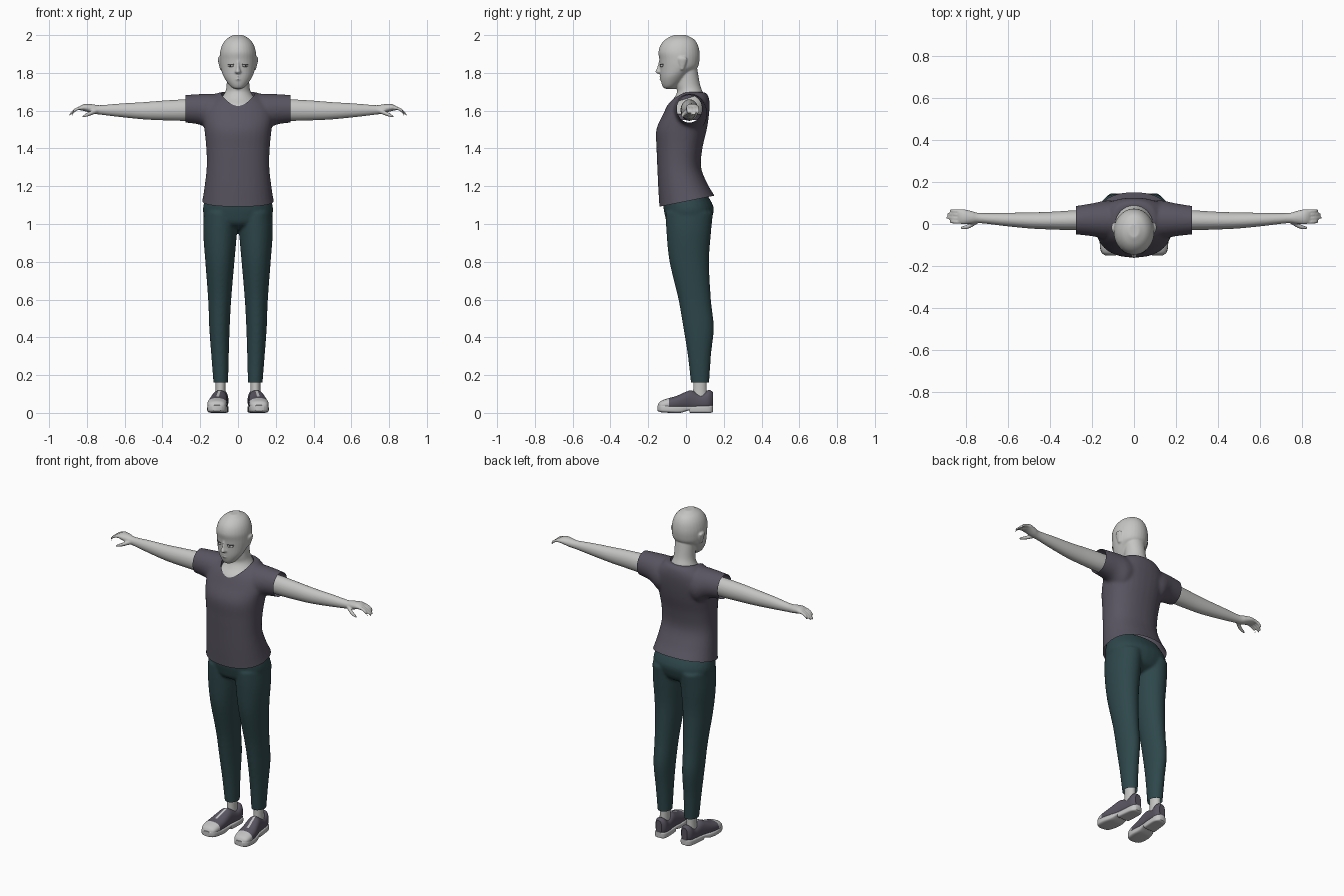
import bpy
import bmesh
from math import cos, sin, pi, copysign, radians

cube = bpy.data.objects.get("Cube")
if cube:
    bpy.data.objects.remove(cube)


def material(name, rgb):
    mat = bpy.data.materials.new(name)
    mat.use_nodes = True
    mat.diffuse_color = (*rgb, 1)
    shader = mat.node_tree.nodes["Principled BSDF"]
    shader.inputs["Base Color"].default_value = (*rgb, 1)
    shader.inputs["Roughness"].default_value = .8
    return mat


SKIN = material("pale grey skin", (.56, .56, .55))
SHIRT = material("dusty purple cloth", (.1, .09, .12))
TROUSERS = material("dark teal cloth", (.027, .063, .07))
RUBBER = material("light grey rubber", (.55, .55, .55))
DARK = material("dark grey lash", (.08, .08, .08))

# Maps (across, along, second across) to x, y, z for each loft direction
TO_XYZ = {
    "z": lambda a, t, b: (a, b, t),
    "y": lambda a, t, b: (a, t, b),
    "x": lambda a, t, b: (t, a, b),
}


def smooth_rings(rings, steps=5):
    """Fill in rings along a spline through the given ones."""
    rings = [tuple(r) + (0,) * (6 - len(r)) for r in rings]
    pts = [rings[0]] + rings + [rings[-1]]
    out = []
    for p, q, r, s in zip(pts, pts[1:], pts[2:], pts[3:]):
        for k in range(steps):
            t = k / steps
            out.append([b + t * (c - a + t * (2 * a - 5 * b + 4 * c - d
                        + t * (3 * (b - c) + d - a))) / 2
                        for a, b, c, d in zip(p, q, r, s)])
    return out + [rings[-1]]


def loft(bm, axis, rings, side=1, power=1, n=32):
    """Ring: position, centre, radius, low, high, tilt."""
    loops = []
    for t, centre, radius, low, high, tilt in smooth_rings(rings):
        loop = []
        for k in range(n):
            ang = 2 * pi * (k + .5) / n
            u = copysign(abs(cos(ang)) ** power, cos(ang))
            v = copysign(abs(sin(ang)) ** power, sin(ang)) * (high - low) / 2
            x, y, z = TO_XYZ[axis](centre + radius * u, t + tilt * v, (low + high) / 2 + v)
            loop.append(bm.verts.new((side * x, y, max(z, 0))))
        loops.append(loop)
    for a, b in zip(loops, loops[1:]):
        for k in range(n):
            bm.faces.new((a[k - 1], a[k], b[k], b[k - 1]))
    bm.faces.new(loops[0])
    bm.faces.new(loops[-1])


def activate(obj):
    bpy.ops.object.select_all(action="DESELECT")
    obj.select_set(True)
    bpy.context.view_layer.objects.active = obj


def finish(name, bm, mats, voxel=0, cutter=None):
    """Turn a bmesh into an object, fusing its pieces if voxel is set."""
    bmesh.ops.recalc_face_normals(bm, faces=bm.faces)
    mesh = bpy.data.meshes.new(name)
    bm.to_mesh(mesh)
    bm.free()
    obj = bpy.data.objects.new(name, mesh)
    bpy.context.collection.objects.link(obj)
    activate(obj)
    if voxel:
        fuse = obj.modifiers.new("fuse", "REMESH")
        fuse.mode = "VOXEL"
        fuse.voxel_size = voxel
        soften = obj.modifiers.new("soften", "SMOOTH")
        soften.iterations = 4
    if cutter:
        cut = obj.modifiers.new("cut", "BOOLEAN")
        cut.operation = "DIFFERENCE"
        cut.object = cutter
    for mod in list(obj.modifiers):
        bpy.ops.object.modifier_apply(modifier=mod.name)
    obj.data.materials.clear()
    for mat in mats:
        obj.data.materials.append(mat)
    bpy.ops.object.shade_smooth_by_angle(angle=radians(45))
    return obj


def trim(obj, point, normal):
    """Cut off everything beyond a plane, for a crisp hem."""
    bm = bmesh.new()
    bm.from_mesh(obj.data)
    bmesh.ops.bisect_plane(bm, geom=bm.verts[:] + bm.edges[:] + bm.faces[:],
                           plane_co=point, plane_no=normal, clear_outer=True)
    bm.to_mesh(obj.data)
    bm.free()


def ball(name, place, size, mat, turn=0):
    bpy.ops.mesh.primitive_uv_sphere_add(segments=20, ring_count=12, location=place,
                                         rotation=(0, 0, turn), scale=size)
    obj = bpy.context.object
    obj.name = name
    obj.data.materials.append(mat)
    bpy.ops.object.shade_smooth()


# Head with nose, lips, ears and neck
bm = bmesh.new()
loft(bm, "z", [(1.715, 0, .02, -.105, -.055), (1.73, 0, .04, -.117, -.03, .25),
               (1.755, 0, .06, -.128, 0, .25), (1.79, 0, .08, -.135, .03, .2),
               (1.83, 0, .092, -.138, .062), (1.87, 0, .096, -.141, .072),
               (1.91, 0, .095, -.146, .072), (1.95, 0, .083, -.133, .062),
               (1.98, 0, .06, -.105, .04), (2, 0, .025, -.065, 0)])
loft(bm, "z", [(1.58, 0, .16, -.12, .1), (1.63, 0, .125, -.097, .105),
               (1.665, 0, .09, -.065, .1), (1.7, 0, .068, -.047, .088),
               (1.74, 0, .06, -.052, .074), (1.82, 0, .06, -.05, .06)])
loft(bm, "z", [(1.795, 0, .01, -.148, -.1), (1.805, 0, .017, -.163, -.1),
               (1.83, 0, .01, -.153, -.1), (1.865, 0, .008, -.143, -.1)])
for low, high in ((1.759, 1.774), (1.775, 1.787)):
    loft(bm, "x", [(-.028, -.112, .012, low + .005, high - .005),
                   (0, -.124, .017, low, high),
                   (.028, -.112, .012, low + .005, high - .005)])
for side in (1, -1):
    loft(bm, "z", [(1.815, .088, .007, -.03, -.012), (1.85, .095, .008, -.037, 0),
                   (1.875, .099, .008, -.04, .006), (1.885, .097, .006, -.03, -.005)], side)
finish("head_and_neck", bm, [SKIN], .005)

# Eyes with iris and lash
for side, label in ((1, "left"), (-1, "right")):
    for part, y, z, size, mat in (("eye", -.128, 1.838, (.017, .009, .007), RUBBER),
                                  ("iris", -.13, 1.838, (.005, .009, .006), DARK),
                                  ("lash", -.129, 1.846, (.02, .01, .002), DARK)):
        ball(f"{label}_{part}", (side * .038, y, z), size, mat, side * .45)

# Shirt: torso and sleeves fused, neck hole cut out, hems trimmed
bm = bmesh.new()
loft(bm, "z", [(1.55, 0, .09, -.1, .088), (1.85, 0, .09, -.1, .088)], n=64)
cutter = finish("neck_cutter", bm, [])
cutter.hide_render = True
bm = bmesh.new()
loft(bm, "z", [(1.07, 0, .2, -.138, .18, .18), (1.13, 0, .188, -.142, .15, .15),
               (1.2, 0, .177, -.147, .115, .08), (1.3, 0, .166, -.152, .08),
               (1.4, 0, .168, -.156, .087), (1.5, 0, .178, -.157, .11),
               (1.58, 0, .188, -.122, .122), (1.64, 0, .165, -.092, .125),
               (1.68, 0, .12, -.06, .117), (1.698, 0, .1, -.04, .1)], power=.88)
for side in (1, -1):
    loft(bm, "x", [(.06, .02, .085, 1.5, 1.69), (.13, .02, .092, 1.48, 1.69),
                   (.2, .02, .078, 1.525, 1.688), (.32, .017, .062, 1.54, 1.68)], side)
shirt = finish("shirt", bm, [SHIRT], .009, cutter)
bpy.data.objects.remove(cutter)
trim(shirt, (0, 0, 1.12), (0, .2, -1))
for side in (1, -1):
    trim(shirt, (side * .277, 0, 0), (side, 0, 0))

# Trousers: hips and legs fused, cuffs trimmed
bm = bmesh.new()
loft(bm, "z", [(.97, 0, .06, -.04, .07), (1, 0, .15, -.095, .12),
               (1.05, 0, .182, -.113, .143), (1.1, 0, .183, -.12, .143),
               (1.18, 0, .16, -.12, .095)], power=.9)
for side in (1, -1):
    loft(bm, "z", [(.12, .09, .037, .03, .12), (.3, .095, .046, .01, .132),
                   (.45, .098, .054, -.014, .147), (.6, .097, .061, -.04, .132),
                   (.8, .096, .077, -.087, .122), (.95, .095, .089, -.103, .132),
                   (1.06, .091, .09, -.108, .143)], side)
trousers = finish("trousers", bm, [TROUSERS], .008)
trim(trousers, (0, 0, .16), (0, 0, -1))

for side, label in ((1, "left"), (-1, "right")):
    # Arm and hand
    bm = bmesh.new()
    loft(bm, "x", [(.2, .02, .045, 1.55, 1.66), (.28, .018, .047, 1.546, 1.66),
                   (.4, .016, .042, 1.549, 1.653), (.5, .017, .038, 1.554, 1.645),
                   (.62, .022, .031, 1.566, 1.638), (.73, .028, .024, 1.579, 1.629),
                   (.77, .031, .03, 1.585, 1.634), (.81, .034, .036, 1.597, 1.636),
                   (.835, .036, .033, 1.602, 1.626)], side)
    # Fingers, then thumb
    for k, tip in enumerate((.878, .892, .89, .876)):
        y = .01 + k * .017
        path = [(.81, y, 1.616), (.845, y, 1.612), (.87, y + .002, 1.597), (tip, y + .003, 1.578)]
        loft(bm, "x", [(x, c, r, z - r, z + r)
                       for (x, c, z), r in zip(path, (.01, .009, .009, .005))], side, n=12)
    path = [(.745, .015, 1.6), (.775, -.005, 1.588), (.8, -.015, 1.578), (.825, -.018, 1.568)]
    loft(bm, "x", [(x, c, r, z - r, z + r)
                   for (x, c, z), r in zip(path, (.014, .012, .01, .005))], side, n=12)
    finish(f"{label}_arm", bm, [SKIN], .0045)

    # Ankle
    bm = bmesh.new()
    loft(bm, "z", [(.06, .093, .028, .03, .115), (.12, .092, .026, .038, .11),
                   (.22, .092, .028, .04, .11)], side)
    finish(f"{label}_ankle", bm, [SKIN])

    # Shoe upper, with pale toe cap and lace strip
    bm = bmesh.new()
    loft(bm, "y", [(-.148, .112, .02, .025, .045), (-.135, .112, .042, .015, .062),
                   (-.1, .111, .051, .015, .076), (-.05, .107, .05, .015, .09),
                   (0, .1, .044, .015, .112), (.03, .096, .04, .015, .119),
                   (.08, .09, .038, .015, .1), (.12, .088, .036, .015, .122),
                   (.142, .088, .02, .03, .11)], side, .85)
    upper = finish(f"{label}_shoe_upper", bm, [SHIRT, RUBBER])
    for face in upper.data.polygons:
        x, y, z = face.center
        strip = abs(abs(x) - .1 + .13 * y) < .009 and -.06 < y < .03 and z > .07
        face.material_index = int(y < -.095 or strip)

    # Shoe sole and heel block
    bm = bmesh.new()
    loft(bm, "y", [(-.15, .112, .024, .01, .04), (-.13, .112, .046, .003, .047),
                   (-.08, .109, .054, 0, .04), (-.03, .105, .05, 0, .037),
                   (.01, .098, .043, .012, .036), (.05, .093, .04, .018, .036)], side, .5)
    loft(bm, "y", [(.018, .097, .041, .002, .034), (.03, .095, .042, 0, .036),
                   (.1, .089, .04, 0, .038), (.13, .088, .033, 0, .04),
                   (.144, .088, .018, .006, .04)], side, .4)
    finish(f"{label}_shoe_sole", bm, [RUBBER])
